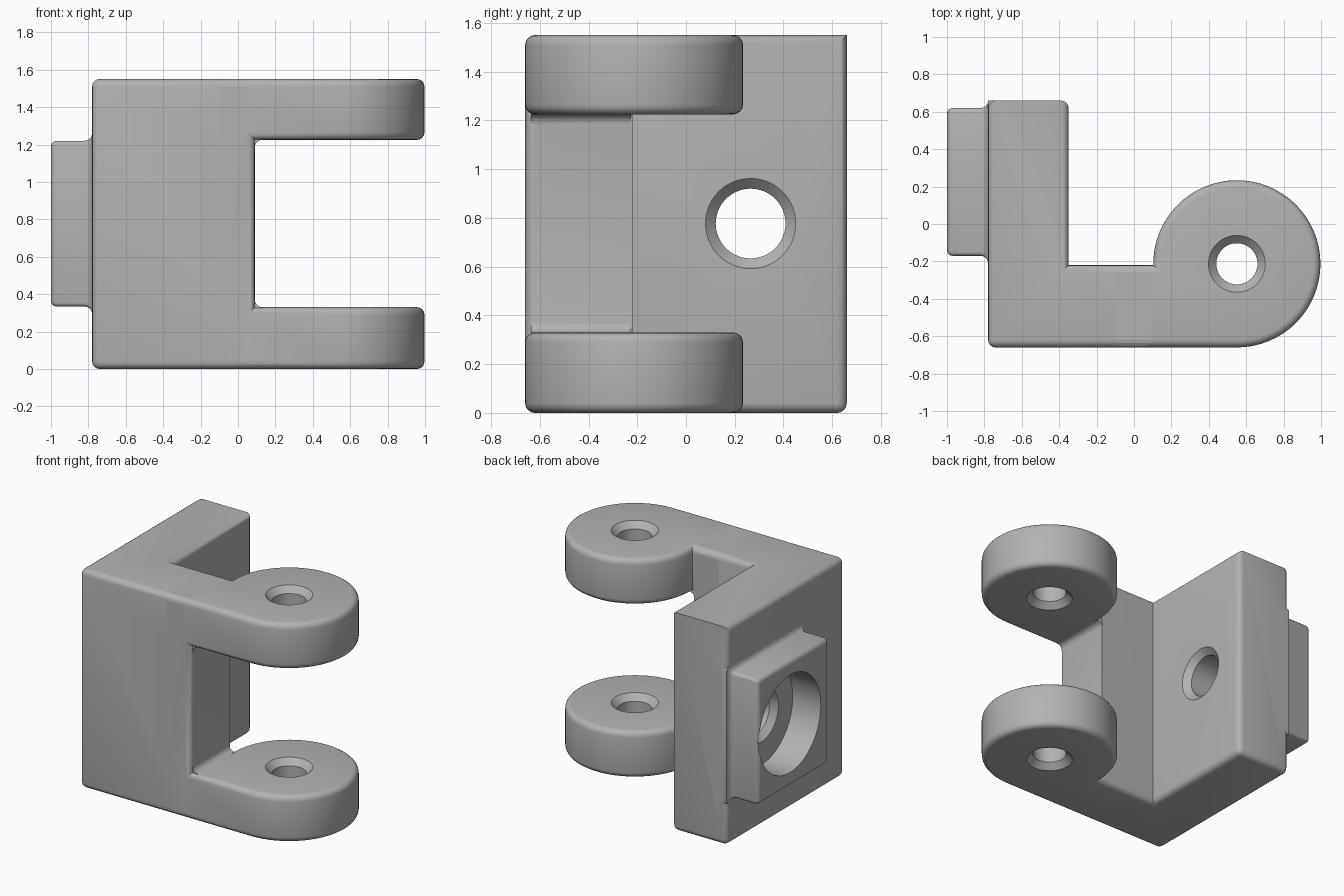
import bpy, bmesh
from math import sin, cos, pi, radians, asin

if "Cube" in bpy.data.objects:
    bpy.data.objects.remove(bpy.data.objects["Cube"])

grey = bpy.data.materials.new("plain grey")
grey.use_nodes = True
grey.diffuse_color = (0.45, 0.45, 0.45, 1)
grey.node_tree.nodes["Principled BSDF"].inputs["Base Color"].default_value = grey.diffuse_color

HEIGHT, ROUND = 1.55, 0.04
LEFT, INNER, WALL_END = -0.78, -0.35, 0.09
FRONT, WALL_BACK, BACK = -0.66, -0.22, 0.66
GAP_LOW, GAP_HIGH = 0.33, 1.225
PIN_X, PIN_Y, LUG_R = 0.55, -0.213, 0.447
HOLE_Y, HOLE_Z = 0.265, 0.777


def finish(name, bm):
    bmesh.ops.recalc_face_normals(bm, faces=bm.faces)
    mesh = bpy.data.meshes.new(name)
    bm.to_mesh(mesh)
    bm.free()
    mesh.materials.append(grey)
    obj = bpy.data.objects.new(name, mesh)
    bpy.context.collection.objects.link(obj)
    return obj


def loft(name, rings, rounded=None):
    """Skin a stack of equal rings, cap the ends, round the edges picked by a rule."""
    bm = bmesh.new()
    rows = [[bm.verts.new(p) for p in ring] for ring in rings]
    n = len(rows[0])
    for a, b in zip(rows, rows[1:]):
        for i in range(n):
            j = (i + 1) % n
            bm.faces.new((a[i], a[j], b[j], b[i]))
    bm.faces.new(rows[0])
    bm.faces.new(rows[-1])
    bmesh.ops.recalc_face_normals(bm, faces=bm.faces)
    if rounded:
        edges = [e for e in bm.edges if rounded(e.verts[0].co, e.verts[1].co)]
        bmesh.ops.bevel(bm, geom=edges, offset=ROUND, segments=4, profile=0.5,
                        affect='EDGES', clamp_overlap=False)
    return finish(name, bm)


def prism(name, outline, low, high, rounded=None):
    return loft(name, [[(x, y, z) for x, y in outline] for z in (low, high)], rounded)


def lathe(name, stations, place):
    """Round cutter from (position, radius) stations; place maps to x, y, z."""
    turns = [2 * pi * i / 64 for i in range(64)]
    return loft(name, [[place(r * cos(t), r * sin(t), d) for t in turns] for d, r in stations])


def combine(target, tool, operation):
    mod = target.modifiers.new(operation.lower(), 'BOOLEAN')
    mod.operation, mod.object, mod.solver = operation, tool, 'EXACT'
    bpy.context.view_layer.objects.active = target
    bpy.ops.object.modifier_apply(modifier=mod.name)
    bpy.data.objects.remove(tool)


# L-shaped body: side plate and front wall
def body_edges(a, b):
    if abs(a.z - b.z) > 0.1:
        return not (abs(a.y - WALL_BACK) < 0.01)
    at_end = a.x > WALL_END - 0.01 and b.x > WALL_END - 0.01
    back_top = min(a.y, b.y) > BACK - 0.01 and a.z > 1
    return not (at_end or back_top)


body = prism("bracket_body", [(LEFT, FRONT), (WALL_END, FRONT), (WALL_END, WALL_BACK),
                              (INNER, WALL_BACK), (INNER, BACK), (LEFT, BACK)],
             0, HEIGHT, body_edges)

# Two rounded lugs
arm_start = -0.1
sweep_end = pi + asin((PIN_Y - WALL_BACK) / LUG_R)
steps = 48
outline = [(arm_start, FRONT)]
for i in range(steps + 1):
    t = -pi / 2 + (sweep_end + pi / 2) * i / steps
    outline.append((PIN_X + LUG_R * cos(t), PIN_Y + LUG_R * sin(t)))
outline.append((arm_start, WALL_BACK))


def lug_edges(a, b):
    return abs(a.z - b.z) < 0.01 and max(a.x, b.x) > 0


for low, high in ((0, GAP_LOW), (GAP_HIGH, HEIGHT)):
    lug = prism("lug", outline, low, high, lug_edges)
    combine(body, lug, 'UNION')

# Concave fillets where the wall meets the lugs
for z, up in ((GAP_LOW, 1), (GAP_HIGH, -1)):
    section = [(-ROUND, -ROUND), (ROUND, -ROUND)]
    section += [(ROUND - ROUND * sin(t), ROUND - ROUND * cos(t))
                for t in [pi / 2 * i / 5 for i in range(6)]]
    section.append((-ROUND, ROUND))
    rings = [[(WALL_END + u, y, z + up * v) for u, v in section]
             for y in (FRONT + 0.025, WALL_BACK - 0.005)]
    combine(body, loft("fillet", rings), 'UNION')

# Raised pad with rounded rim and flared foot
def pad_ring(x, grow):
    ring = []
    for sy, sz, start in ((1, 1, 0), (-1, 1, 90), (-1, -1, 180), (1, -1, 270)):
        for k in range(4):
            t = radians(start + 30 * k)
            r = 0.02
            ring.append((x, 0.225 + sy * (0.395 + grow - r) + r * cos(t),
                         HOLE_Z + sz * (0.443 + grow - r) + r * sin(t)))
    return ring


quarter = [pi / 2 * i / 4 for i in range(5)]
rim = 0.03
rings = [pad_ring(-1 + rim - rim * cos(t), rim * sin(t) - rim) for t in quarter]
rings += [pad_ring(LEFT - ROUND + ROUND * sin(t), ROUND - ROUND * cos(t)) for t in quarter]
rings.append(pad_ring(LEFT + 0.1, ROUND))
combine(body, loft("pad", rings), 'UNION')

# Counterbore and chamfered through hole in the plate
def along_x(u, v, d):
    return (d, HOLE_Y + u, HOLE_Z + v)


combine(body, lathe("counterbore", [(-1.1, 0.345), (LEFT, 0.345)], along_x), 'DIFFERENCE')
r, c = 0.143, 0.042
combine(body, lathe("bolt_hole", [(LEFT - 0.02, r + c + 0.02), (LEFT + c, r), (INNER - c, r),
                                  (INNER + 0.02, r + c + 0.02)], along_x), 'DIFFERENCE')

# Chamfered pin holes through the lugs
r, c = 0.11, 0.042
for low, high in ((0, GAP_LOW), (GAP_HIGH, HEIGHT)):
    hole = lathe("pin_hole", [(low - 0.02, r + c + 0.02), (low + c, r), (high - c, r),
                              (high + 0.02, r + c + 0.02)],
                 lambda u, v, d: (PIN_X + u, PIN_Y + v, d))
    combine(body, hole, 'DIFFERENCE')

# Smooth rounds, crisp corners
bpy.ops.object.select_all(action='DESELECT')
body.select_set(True)
bpy.context.view_layer.objects.active = body
bpy.ops.object.shade_smooth_by_angle(angle=radians(30))
